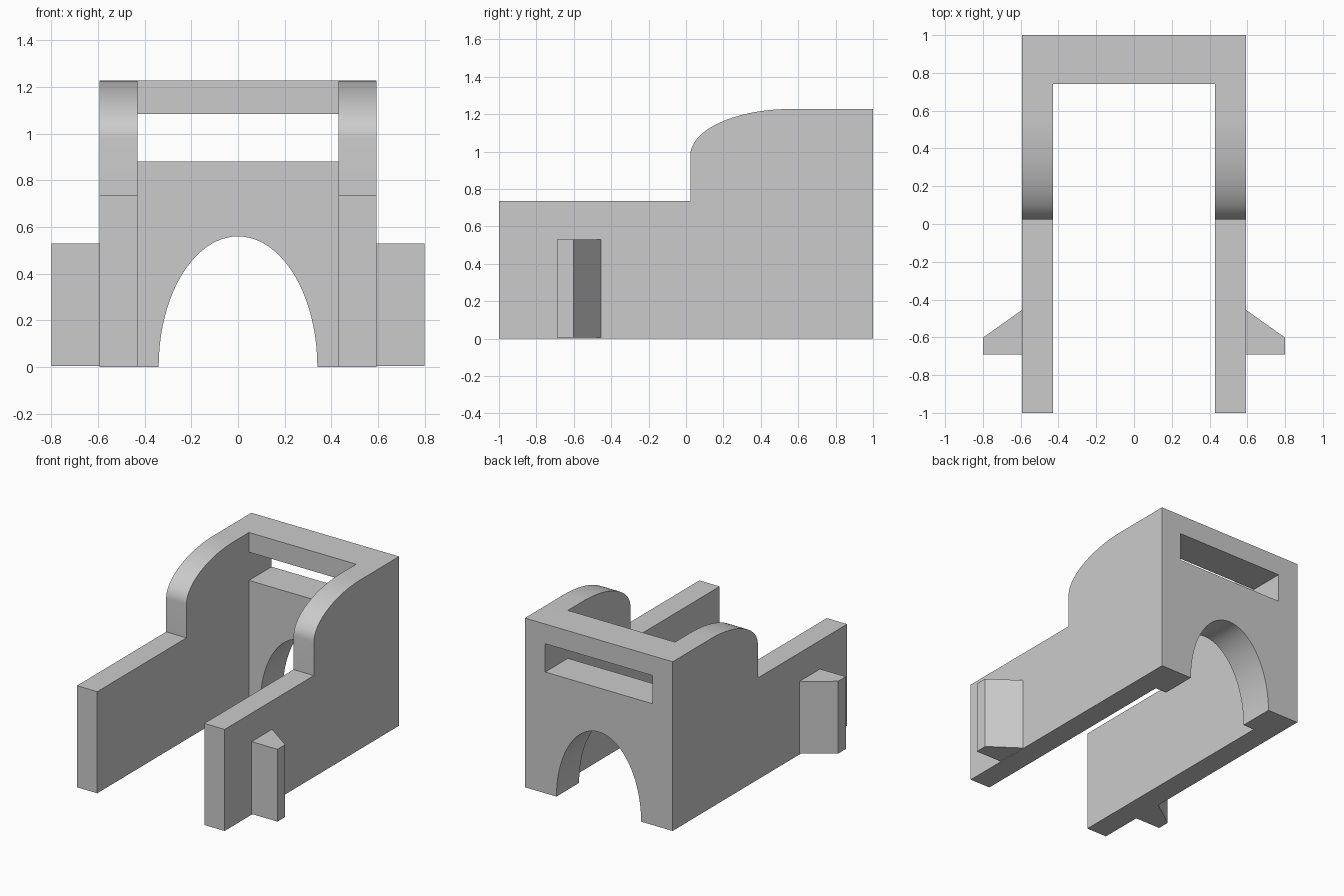
import bpy, bmesh, math
from mathutils import Vector

if "Cube" in bpy.data.objects:
    bpy.data.objects.remove(bpy.data.objects["Cube"])

grey = bpy.data.materials.new("plain_grey")
grey.diffuse_color = (0.6, 0.6, 0.6, 1)
grey.use_nodes = True
grey.node_tree.nodes["Principled BSDF"].inputs["Base Color"].default_value = grey.diffuse_color


def prism(name, points, axis, start, end, smooth=False):
    """Extrude a 2D outline along x, y or z between two positions."""
    place = {"x": lambda a, b, d: (d, a, b),
             "y": lambda a, b, d: (a, d, b),
             "z": lambda a, b, d: (a, b, d)}[axis]
    bm = bmesh.new()
    face = bm.faces.new([bm.verts.new(place(a, b, start)) for a, b in points])
    out = bmesh.ops.extrude_face_region(bm, geom=[face])
    moved = [v for v in out["geom"] if isinstance(v, bmesh.types.BMVert)]
    bmesh.ops.translate(bm, verts=moved, vec=Vector(place(0, 0, end - start)))
    bmesh.ops.recalc_face_normals(bm, faces=bm.faces)
    mesh = bpy.data.meshes.new(name)
    bm.to_mesh(mesh)
    bm.free()
    mesh.materials.append(grey)
    obj = bpy.data.objects.new(name, mesh)
    bpy.context.collection.objects.link(obj)
    if smooth:
        bpy.ops.object.select_all(action="DESELECT")
        obj.select_set(True)
        bpy.context.view_layer.objects.active = obj
        bpy.ops.object.shade_smooth_by_angle(angle=math.radians(30))
    return obj


def arc(cx, cz, rx, rz, a0, a1, n):
    """Points along part of an ellipse, angles in degrees."""
    angles = [math.radians(a0 + (a1 - a0) * i / n) for i in range(n + 1)]
    return [(cx + rx * math.cos(a), cz + rz * math.sin(a)) for a in angles]


INNER, OUTER, TOP = 0.43, 0.593, 1.228

# Side walls: low front rail rising into a rounded rear shoulder
wall = [(-1, 0), (-1, 0.737), (0.023, 0.737)]
wall += arc(0.563, 0.98, 0.54, TOP - 0.98, 180, 90, 20)
wall += [(1, TOP), (1, 0)]

# Side wedges: flat front, slanted back
wedge = [(OUTER, -0.69), (0.80, -0.69), (0.80, -0.602), (OUTER, -0.455)]

for side, s in (("right", 1), ("left", -1)):
    prism(side + "_side_wall", wall, "x", s * INNER, s * OUTER, smooth=True)
    prism(side + "_wedge", [(s * x, y) for x, y in wedge], "z", 0.005, 0.53)

# Rear panel with an arched opening
panel = [(INNER, 0), (INNER, 0.88), (-INNER, 0.88), (-INNER, 0)]
panel += arc(0, 0, 0.34, 0.56, 180, 0, 40)
prism("rear_arch_panel", panel, "y", 0.74, 1, smooth=True)

# Top beam above the slot
beam = [(-INNER, 1.085), (INNER, 1.085), (INNER, TOP), (-INNER, TOP)]
prism("rear_top_beam", beam, "y", 0.74, 1)
